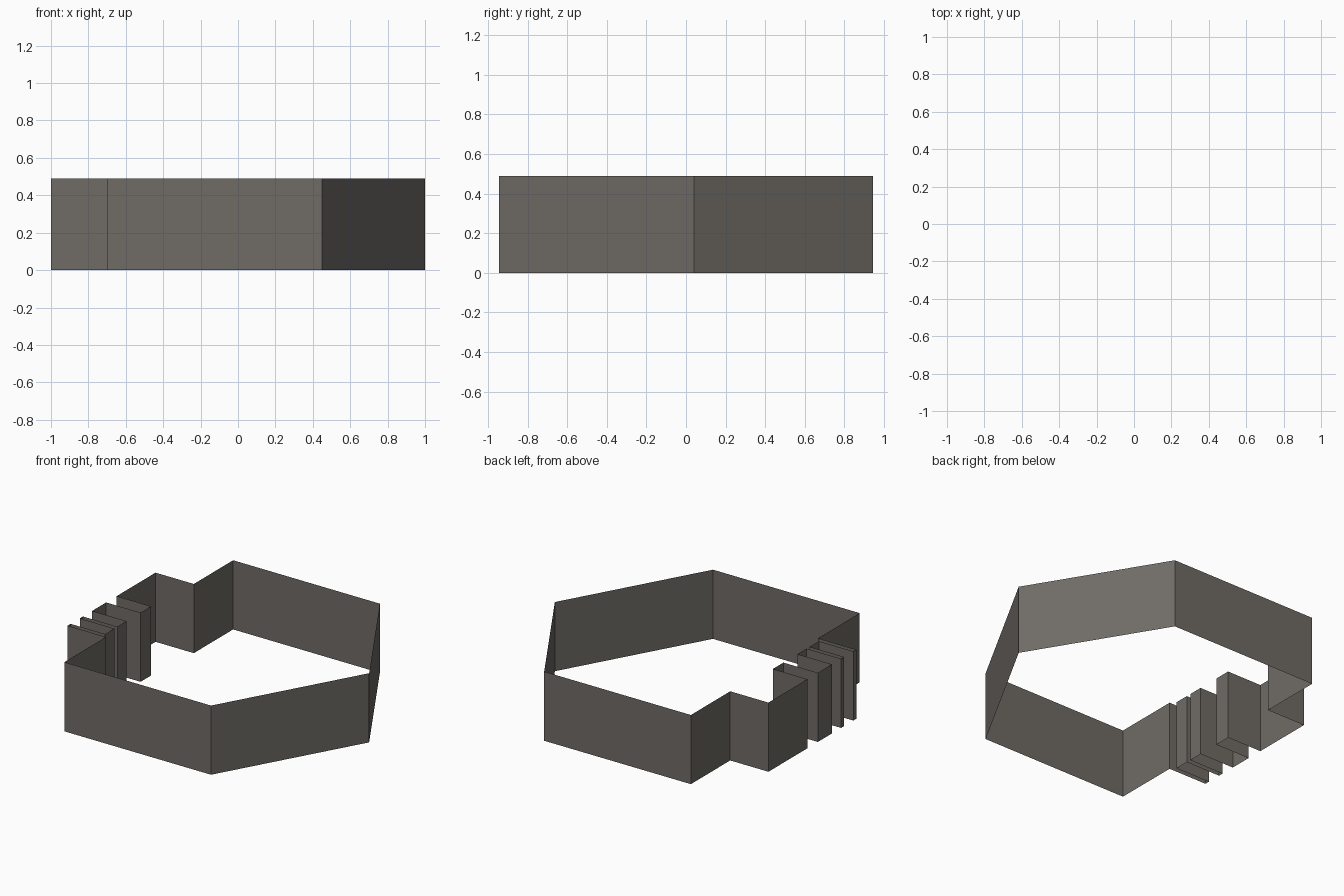
import bpy

if "Cube" in bpy.data.objects:
    bpy.data.objects.remove(bpy.data.objects["Cube"])

HEIGHT = 0.49
OUT = -1.0     # outer face of the ribbed side
IN = -0.73     # bottom of the recesses

# main outline, counter-clockwise from the back right corner
outline = [(-0.7, -0.945), (0.45, -0.945), (1.0, 0.04), (0.45, 0.945),
           (-0.7, 0.945), (-0.7, 0.505), (OUT, 0.505)]

# recesses in the left side, given as (back y, front y)
for y_back, y_front in [(0.07, -0.048), (-0.205, -0.308), (-0.342, -0.445)]:
    outline += [(OUT, y_back), (IN, y_back), (IN, y_front), (OUT, y_front)]
outline += [(OUT, -0.478), (-0.7, -0.478)]

# open wall: one upright quad for every outline segment
n = len(outline)
verts = [(x, y, z) for z in (0.0, HEIGHT) for x, y in outline]
faces = [(i, (i + 1) % n, n + (i + 1) % n, n + i) for i in range(n)]

mesh = bpy.data.meshes.new("building_wall")
mesh.from_pydata(verts, [], faces)
mesh.update()
wall = bpy.data.objects.new("building_wall", mesh)
bpy.context.collection.objects.link(wall)

# single warm grey
grey = bpy.data.materials.new("warm_grey")
grey.diffuse_color = (0.16, 0.147, 0.132, 1.0)
grey.use_nodes = True
grey.node_tree.nodes["Principled BSDF"].inputs["Base Color"].default_value = grey.diffuse_color
mesh.materials.append(grey)
